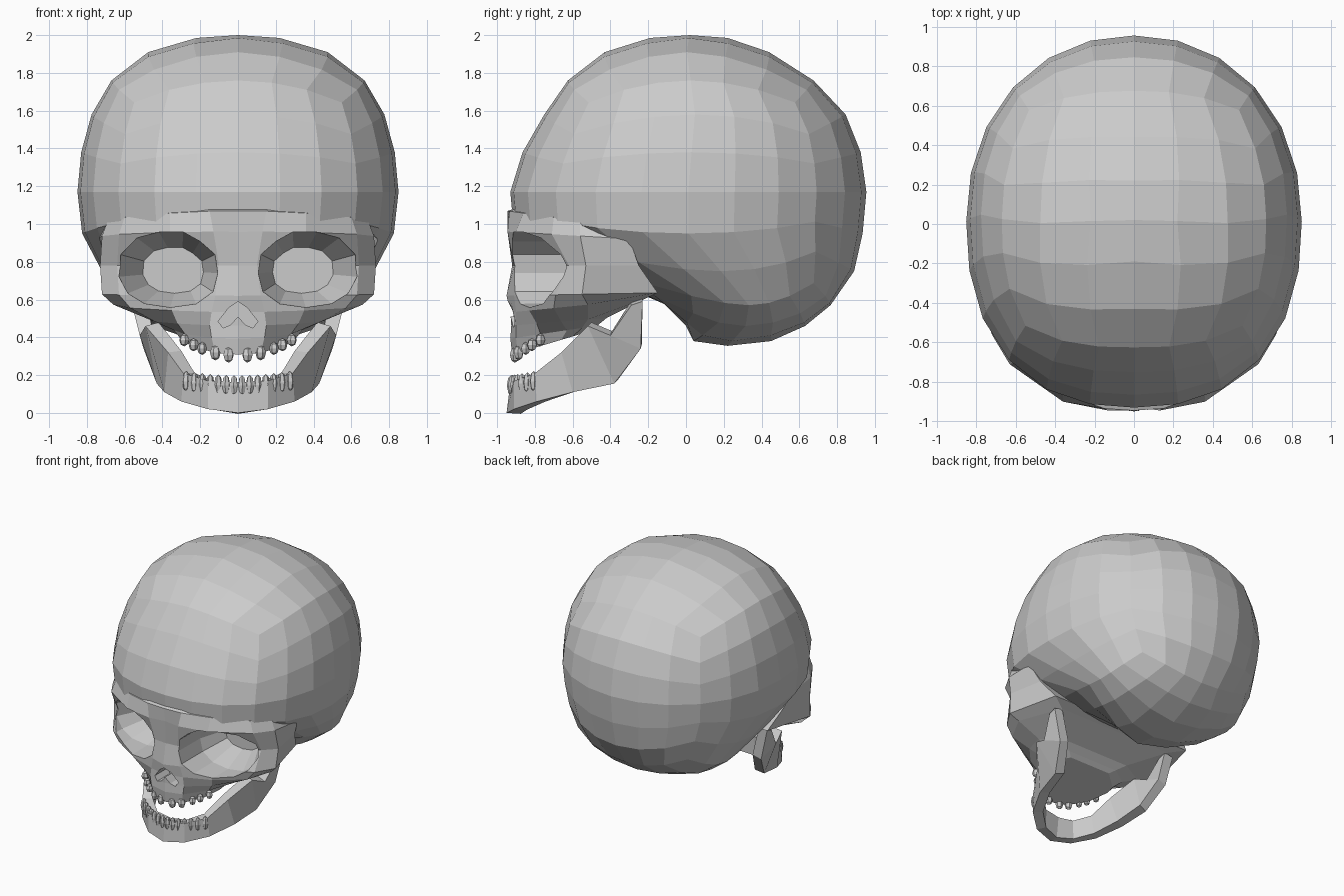
import bpy, bmesh, math
from mathutils import Vector

if "Cube" in bpy.data.objects:
    bpy.data.objects.remove(bpy.data.objects["Cube"])


def make_object(name, bm):
    bmesh.ops.recalc_face_normals(bm, faces=bm.faces)
    mesh = bpy.data.meshes.new(name)
    bm.to_mesh(mesh)
    bm.free()
    obj = bpy.data.objects.new(name, mesh)
    bpy.context.collection.objects.link(obj)
    return obj


def loft(name, rings):
    bm = bmesh.new()
    loops = [[bm.verts.new(p) for p in ring] for ring in rings]
    n = len(loops[0])
    for a, b in zip(loops, loops[1:]):
        for i in range(n):
            j = (i + 1) % n
            bm.faces.new((a[i], a[j], b[j], b[i]))
    caps = [bm.faces.new(loops[0]), bm.faces.new(loops[-1])]
    bmesh.ops.triangulate(bm, faces=caps)
    return make_object(name, bm)


def apply_modifiers(obj):
    bpy.context.view_layer.objects.active = obj
    for mod in list(obj.modifiers):
        bpy.ops.object.modifier_apply(modifier=mod.name)


def boolean(obj, other, operation):
    mod = obj.modifiers.new("boolean", 'BOOLEAN')
    mod.operation, mod.object, mod.solver = operation, other, 'EXACT'
    apply_modifiers(obj)
    bpy.data.objects.remove(other)


# Cranium: cube sphere warped by horizontal sections, every 15 degrees of latitude
# (height, front y, back y, half width)
SECTIONS = [
    (0.355, 0.22, 0.22, 0), (0.38, 0.04, 0.45, 0.22), (0.46, 0.0, 0.63, 0.45),
    (0.57, -0.10, 0.765, 0.60), (0.75, -0.52, 0.89, 0.72), (0.95, -0.91, 0.935, 0.825),
    (1.17, -0.93, 0.955, 0.85), (1.38, -0.865, 0.925, 0.83), (1.58, -0.75, 0.845, 0.775),
    (1.76, -0.625, 0.675, 0.67), (1.91, -0.43, 0.44, 0.475), (1.985, -0.19, 0.22, 0.22),
    (2.0, 0.02, 0.02, 0)]
bm = bmesh.new()
bmesh.ops.create_cube(bm, size=2)
bmesh.ops.subdivide_edges(bm, edges=bm.edges[:], cuts=5, use_grid_fill=True)
for v in bm.verts:
    d = Vector([math.tan(c * math.pi / 4) for c in v.co]).normalized()
    t = (math.degrees(math.asin(max(-1, min(1, d.z)))) + 90) / 15
    i = min(11, int(t))
    z, front, back, width = [a + (b - a) * (t - i)
                             for a, b in zip(SECTIONS[i], SECTIONS[i + 1])]
    r = math.hypot(d.x, d.y) or 1
    c, s = d.x / r, d.y / r
    n = 2.35 if s < 0 else 2.12
    k = (abs(c) ** n + abs(s) ** n) ** (-1 / n) if c or s else 0
    v.co = (width * c * k, (front + back) / 2 + (back - front) / 2 * s * k, z)
skull = make_object("skull", bm)

# Face: stacked half sections from teeth line to brow (height, tilt, points)
FACE = [
    (0.30, 0.30, [(0, -.92), (.12, -.89), (.24, -.78), (.30, -.66), (.30, -.60), (.18, -.50)]),
    (0.39, 0.15, [(0, -.93), (.14, -.90), (.28, -.77), (.34, -.63), (.35, -.55), (.22, -.47)]),
    (0.46, 0.08, [(0, -.925), (.15, -.90), (.32, -.79), (.44, -.66), (.47, -.52), (.28, -.42)]),
    (0.53, 0.10, [(0, -.93), (.14, -.90), (.35, -.83), (.57, -.70), (.66, -.52), (.50, -.22)]),
    (0.62, 0.02, [(0, -.95), (.12, -.91), (.35, -.84), (.63, -.69), (.72, -.55), (.62, -.15)]),
    (0.78, 0, [(0, -.92), (.10, -.91), (.35, -.83), (.64, -.62), (.73, -.53), (.68, -.25)]),
    (0.96, -.06, [(0, -.925), (.13, -.945), (.36, -.90), (.63, -.71), (.72, -.56), (.74, -.30)]),
    (1.07, -.14, [(0, -.945), (.15, -.935), (.36, -.86), (.60, -.70), (.69, -.56), (.70, -.30)]),
    (1.11, -.14, [(0, -.86), (.13, -.86), (.31, -.79), (.52, -.64), (.60, -.52), (.60, -.30)])]
rings = []
for z, tilt, pts in FACE:
    plan = pts + [(-x, y) for x, y in reversed(pts[1:])]
    rings.append([(x, y, z + tilt * (y + 0.95)) for x, y in plan])
boolean(skull, loft("face", rings), 'UNION')

# Eye sockets: faceted funnels cut into both sides, converging inwards
EYE = [(.105, .74), (.12, .84), (.20, .91), (.29, .96), (.42, .96), (.54, .93), (.63, .84),
       (.64, .72), (.59, .63), (.50, .575), (.36, .555), (.22, .575), (.13, .64)]
for side in (1, -1):
    rings = [[(side * (.30 + (x - .30) * k), y, .75 + (z - .75) * k) for x, z in EYE]
             for y, k in ((-1.1, 1), (-.64, .97), (-.42, .6))]
    boolean(skull, loft("socket_cutter", rings), 'DIFFERENCE')

# Nose opening
NOSE = [(0, .59), (.05, .555), (.105, .485), (.08, .45), (.04, .465), (0, .51),
        (-.04, .465), (-.08, .45), (-.105, .485), (-.05, .555)]
boolean(skull, loft("nose_cutter", [[(x, y, z) for x, z in NOSE] for y in (-1.1, -.75)]),
        'DIFFERENCE')

# Lower jaw: strip of (lower edge, upper edge), mirrored and thickened inwards
JAW = [((0, -.95, 0), (0, -.93, .16)),
       ((.16, -.91, .02), (.16, -.91, .17)),
       ((.30, -.79, .06), (.29, -.80, .21)),
       ((.39, -.60, .11), (.37, -.66, .32)),
       ((.43, -.38, .155), (.49, -.52, .46)),
       ((.50, -.24, .34), (.52, -.40, .41)),
       ((.56, -.23, .59), (.56, -.29, .57))]
bm = bmesh.new()
pairs = [(bm.verts.new(b), bm.verts.new(t)) for b, t in JAW]
for (b0, t0), (b1, t1) in zip(pairs, pairs[1:]):
    bm.faces.new((b0, b1, t1, t0))
mesh = bpy.data.meshes.new("lower_jaw")
bm.to_mesh(mesh)
bm.free()
jaw = bpy.data.objects.new("lower_jaw", mesh)
bpy.context.collection.objects.link(jaw)
mirror = jaw.modifiers.new("mirror", 'MIRROR')
mirror.use_clip = True
solid = jaw.modifiers.new("thickness", 'SOLIDIFY')
solid.thickness, solid.offset = 0.075, -1
apply_modifiers(jaw)


# Teeth: small faceted pegs set along the dental arches
def teeth(name, centres, size):
    bm = bmesh.new()
    for x, y, z in centres:
        new = bmesh.ops.create_uvsphere(bm, u_segments=6, v_segments=4, radius=1)["verts"]
        turn = math.atan(3.4 * x)
        for v in new:
            p = Vector((v.co.x * size[0], v.co.y * size[1], v.co.z * size[2]))
            v.co = (x + p.x * math.cos(turn) - p.y * math.sin(turn),
                    y + p.x * math.sin(turn) + p.y * math.cos(turn), z + p.z)
    make_object(name, bm)


lower = [(i + 0.5) * 0.042 for i in range(-7, 7)]
teeth("lower_teeth", [(x, -.925 + 1.6 * x * x, .145 + .3 * x * x) for x in lower],
      (.022, .024, .055))
front = [s * x for s in (1, -1) for x in (.05, .12)]
teeth("upper_front_teeth", [(x, -.91 + 1.7 * x * x, .305 + 1.0 * x * x) for x in front],
      (.029, .027, .042))
back = [s * x for s in (1, -1) for x in (.19, .235, .285)]
teeth("upper_side_teeth", [(x, -.91 + 1.7 * x * x, .305 + 1.0 * x * x) for x in back],
      (.026, .028, .034))
